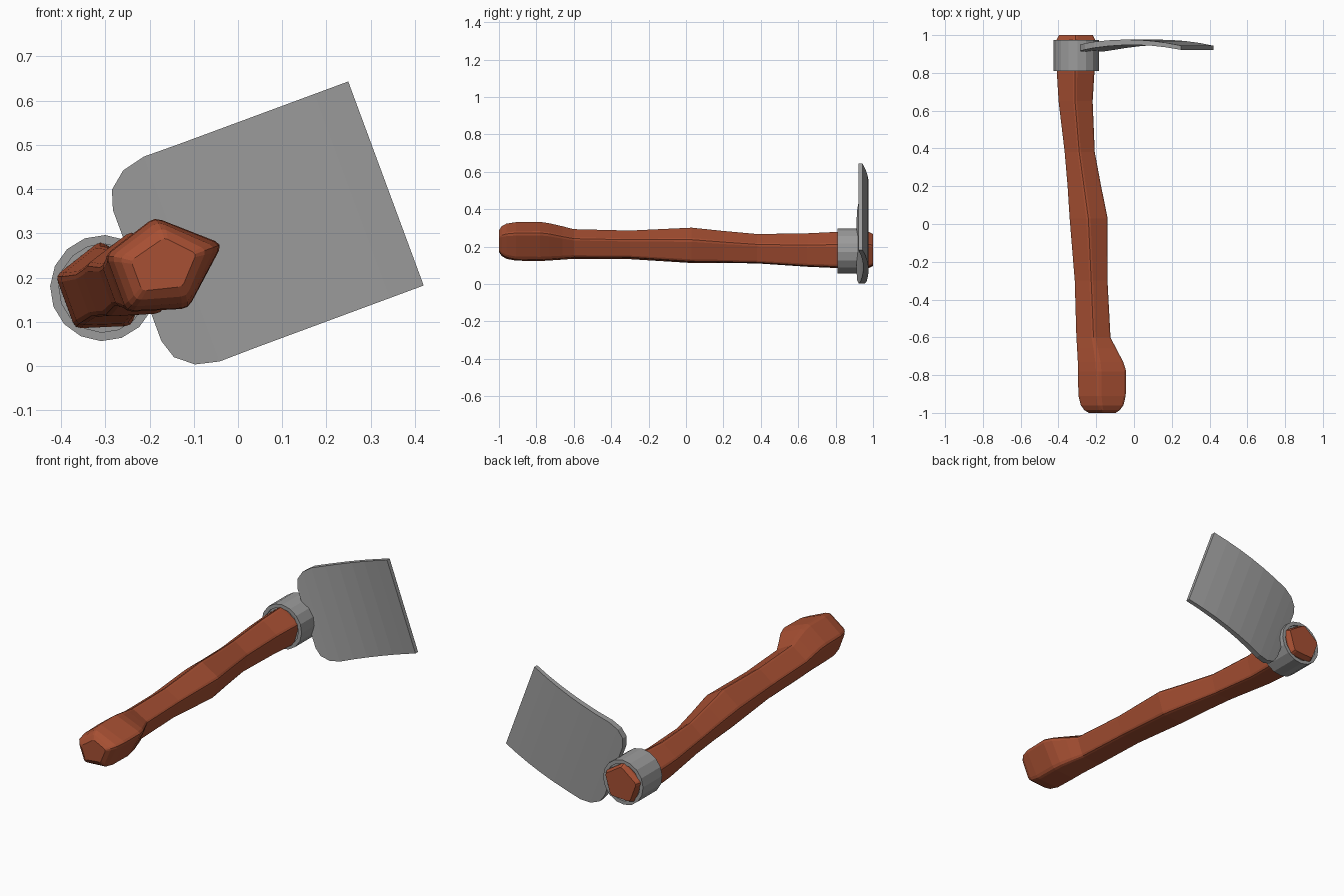
import bpy, bmesh, math
from mathutils import Vector

default_cube = bpy.data.objects.get("Cube")
if default_cube:
    bpy.data.objects.remove(default_cube, do_unlink=True)

TILT = math.radians(20.3)
PIVOT = (-0.305, 0, 0.176)


def make_material(name, color):
    mat = bpy.data.materials.new(name)
    mat.use_nodes = True
    mat.diffuse_color = color
    mat.node_tree.nodes["Principled BSDF"].inputs["Base Color"].default_value = color
    return mat


def loft(name, rings, material, cyclic=False):
    """Skin equal-sized rings of points; cap the ends unless the rings wrap round."""
    bm = bmesh.new()
    loops = [[bm.verts.new(p) for p in ring] for ring in rings]
    pairs = list(zip(loops, loops[1:]))
    if cyclic:
        pairs.append((loops[-1], loops[0]))
    else:
        bm.faces.new(loops[0])
        bm.faces.new(loops[-1])
    for a, b in pairs:
        for i in range(len(a)):
            j = (i + 1) % len(a)
            bm.faces.new((a[i], a[j], b[j], b[i]))
    bmesh.ops.recalc_face_normals(bm, faces=bm.faces)
    mesh = bpy.data.meshes.new(name)
    bm.to_mesh(mesh)
    bm.free()
    mesh.materials.append(material)
    obj = bpy.data.objects.new(name, mesh)
    bpy.context.collection.objects.link(obj)
    obj.location = PIVOT
    obj.rotation_euler.y = -TILT


def ellipse(y, offset, ru, rv, sides):
    return [Vector((offset + ru * math.cos(a), y, rv * math.sin(a)))
            for a in (math.tau * i / sides for i in range(sides))]


def soft_pentagon(y, offset, ru, rv, palm=0.0, cut=0.11):
    """Five-sided section with rounded corners; palm pulls one corner outwards."""
    corners = ellipse(y, offset, ru * 1.035, rv * 1.035, 5)
    corners[0].x += palm
    ring = []
    for i, c in enumerate(corners):
        a = c.lerp(corners[i - 1], cut)
        b = c.lerp(corners[(i + 1) % 5], cut)
        ring += [a, (a + b) / 4 + c / 2, b]
    return ring


wood = make_material("wood", (0.39, 0.08, 0.033, 1))
iron = make_material("iron", (0.33, 0.33, 0.33, 1))

# Handle: position along y, sideways offset, half width, half height, palm swell
handle_sections = [
    (-1.0, 0.145, 0.077, 0.06), (-0.985, 0.14, 0.096, 0.084, 0.01),
    (-0.96, 0.134, 0.108, 0.1, 0.025), (-0.91, 0.128, 0.115, 0.11, 0.038),
    (-0.78, 0.127, 0.117, 0.112, 0.04), (-0.73, 0.122, 0.113, 0.106, 0.032),
    (-0.66, 0.109, 0.105, 0.094, 0.012), (-0.6, 0.096, 0.097, 0.083),
    (-0.3, 0.083, 0.093, 0.08), (0.03, 0.07, 0.107, 0.101),
    (0.2, 0.046, 0.094, 0.092), (0.38, 0.02, 0.084, 0.085),
    (0.65, -0.003, 0.095, 0.097), (0.8, -0.003, 0.105, 0.104),
    (0.975, -0.002, 0.108, 0.105), (1.0, -0.002, 0.095, 0.092),
]
loft("handle", [soft_pentagon(*s) for s in handle_sections], wood)

# Collar: ring around the head end, with a slightly recessed inner wall
collar_profile = [(0.81, 0.12), (0.975, 0.12), (0.975, 0.1), (0.965, 0.1),
                  (0.965, 0.07), (0.82, 0.07), (0.82, 0.1), (0.81, 0.1)]
loft("collar", [ellipse(y, 0, r, r, 16) for y, r in collar_profile], iron, cyclic=True)

# Blade: curved plate with rounded shoulders, as distance from pivot and half width
blade_outline = [(0.082, 0.158), (0.096, 0.202), (0.135, 0.234), (0.19, 0.247)]
blade_outline += [(0.19 + 0.082 * i, 0.246) for i in range(1, 7)]


def blade_section(u, half_width):
    y = 0.962 - 0.34 * (u - 0.39) ** 2
    thickness = 0.036 - 0.02 * u
    return [Vector((u, y + sy * thickness / 2, sz * half_width))
            for sy, sz in ((-1, -1), (1, -1), (1, 1), (-1, 1))]


loft("blade", [blade_section(*s) for s in blade_outline], iron)
